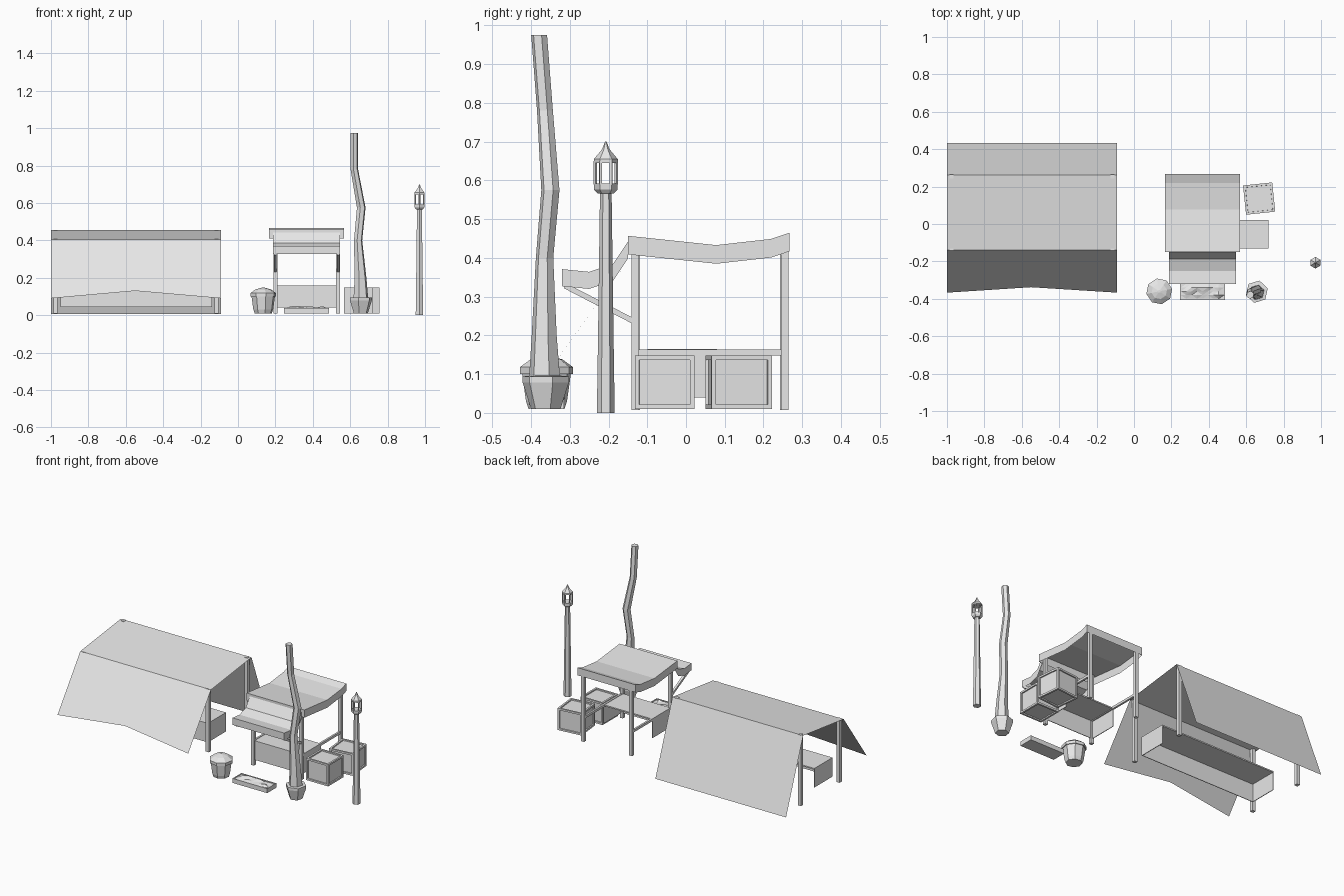
import bpy, bmesh, math, random
from mathutils import Vector, Matrix

if "Cube" in bpy.data.objects:
    bpy.data.objects.remove(bpy.data.objects["Cube"])

random.seed(4)
grey = bpy.data.materials.new("light_grey")
grey.diffuse_color = (0.8, 0.8, 0.8, 1)
grey.use_nodes = True
grey.node_tree.nodes["Principled BSDF"].inputs["Base Color"].default_value = grey.diffuse_color


def finish(name, bm, fix=True):
    if fix:
        bmesh.ops.recalc_face_normals(bm, faces=bm.faces)
    me = bpy.data.meshes.new(name)
    bm.to_mesh(me)
    bm.free()
    me.materials.append(grey)
    ob = bpy.data.objects.new(name, me)
    bpy.context.collection.objects.link(ob)
    return ob


def add_box(bm, x0, x1, y0, y1, z0, z1):
    m = Matrix.Translation(((x0 + x1) / 2, (y0 + y1) / 2, (z0 + z1) / 2))
    m = m @ Matrix.Diagonal((x1 - x0, y1 - y0, z1 - z0, 1))
    return bmesh.ops.create_cube(bm, size=1, matrix=m)


def box(name, *b):
    bm = bmesh.new()
    add_box(bm, *b)
    return finish(name, bm)


def rings(name, sides, levels, turn=0.0):
    """Skin of polygon rings; each level is (x, y, z, radius)."""
    bm = bmesh.new()
    loops = []
    for x, y, z, r in levels:
        loops.append([bm.verts.new((x + r * math.cos(turn + 2 * math.pi * i / sides),
                                    y + r * math.sin(turn + 2 * math.pi * i / sides), z))
                      for i in range(sides)])
    for a, b in zip(loops, loops[1:]):
        for i in range(sides):
            j = (i + 1) % sides
            bm.faces.new((a[i], a[j], b[j], b[i]))
    bm.faces.new(loops[0][::-1])
    bm.faces.new(loops[-1])
    return finish(name, bm)


def canopy(name, x0, x1, profile, drop, back=True):
    """Curved sheet along x with a hanging edge; profile runs front to back."""
    bm = bmesh.new()

    def row(x, d):
        return [bm.verts.new((x, y, z - d)) for y, z in profile]
    l, r, ll, rl = row(x0, 0), row(x1, 0), row(x0, drop), row(x1, drop)
    for i in range(len(profile) - 1):
        bm.faces.new((l[i], r[i], r[i + 1], l[i + 1]))
        bm.faces.new((l[i + 1], ll[i + 1], ll[i], l[i]))
        bm.faces.new((r[i], rl[i], rl[i + 1], r[i + 1]))
    bm.faces.new((l[0], ll[0], rl[0], r[0]))
    if back:
        bm.faces.new((r[-1], rl[-1], ll[-1], l[-1]))
    return finish(name, bm, fix=False)


def counter(name, x0, x1, y0, y1, z0, z1):
    """Table top with front and end panels, open at the back."""
    t = 0.004
    bm = bmesh.new()
    add_box(bm, x0, x1, y0, y1, z1 - 0.008, z1)
    add_box(bm, x0, x1, y0, y0 + t, z0, z1 - 0.008)
    add_box(bm, x0, x0 + t, y0 + t, y1, z0, z1 - 0.008)
    add_box(bm, x1 - t, x1, y0 + t, y1, z0, z1 - 0.008)
    return finish(name, bm)


def crate(name, x, y, size, z0, z1, angle):
    """Box with a raised frame around sunken panels."""
    bm = bmesh.new()
    h = size / 2
    add_box(bm, -h, h, -h, h, z0, z1)
    bmesh.ops.recalc_face_normals(bm, faces=bm.faces)
    bmesh.ops.inset_individual(bm, faces=bm.faces[:], thickness=0.016)
    panels = [f for f in bm.faces if all(len(v.link_faces) == 4 for v in f.verts)
              or max(abs(f.normal.x), abs(f.normal.y), abs(f.normal.z)) > 0.99
              and f.calc_area() > 0.008]
    bmesh.ops.inset_individual(bm, faces=panels, thickness=0.001, depth=-0.007)
    bmesh.ops.transform(bm, verts=bm.verts,
                        matrix=Matrix.Translation((x, y, 0)) @ Matrix.Rotation(angle, 4, 'Z'))
    return finish(name, bm, fix=False)


# Tent cloth: front flap with a raised middle, roof, back flap
bm = bmesh.new()
a = [bm.verts.new((-1, y, z)) for y, z in ((-0.367, 0.09), (-0.14, 0.405), (0.263, 0.455), (0.433, 0.005))]
b = [bm.verts.new((-0.09, y, z)) for y, z in ((-0.367, 0.09), (-0.14, 0.405), (0.263, 0.455), (0.433, 0.005))]
mid = bm.verts.new((-0.55, -0.338, 0.13))
bm.faces.new((a[0], mid, b[0], b[1], a[1]))
for i in (1, 2):
    bm.faces.new((a[i], b[i], b[i + 1], a[i + 1]))
finish("tent_cloth", bm, fix=False)

# Tent poles and table
for x in (-0.975, -0.115):
    box("tent_front_pole", x - 0.011, x + 0.011, -0.141, -0.119, 0.008, 0.406)
    box("tent_back_pole", x - 0.011, x + 0.011, 0.243, 0.265, 0.008, 0.456)
counter("tent_table", -0.95, -0.14, -0.10, 0.08, 0.045, 0.165)

# Stall posts, side rails and awning braces
for x in (0.2, 0.535):
    box("stall_front_post", x - 0.01, x + 0.01, -0.141, -0.121, 0.008, 0.45)
    box("stall_back_post", x - 0.01, x + 0.01, 0.245, 0.265, 0.008, 0.455)
    box("stall_side_rail", x - 0.006, x + 0.006, -0.125, 0.25, 0.148, 0.163)
    bm = bmesh.new()
    p, q = Vector((x, -0.312, 0.328)), Vector((x, -0.138, 0.238))
    d = q - p
    m = Matrix.Translation((p + q) / 2) @ Matrix.Rotation(math.atan2(d.z, d.y), 4, 'X')
    bmesh.ops.create_cube(bm, size=1, matrix=m @ Matrix.Diagonal((0.014, d.length, 0.014, 1)))
    finish("awning_brace", bm)

# Stall counter, roof and front awning
counter("stall_counter", 0.195, 0.54, -0.13, 0.055, 0.04, 0.16)
canopy("stall_roof", 0.165, 0.567,
       [(-0.15, 0.457), (0.078, 0.433), (0.22, 0.449), (0.267, 0.465)], 0.048)
canopy("stall_awning", 0.186, 0.546,
       [(-0.32, 0.371), (-0.25, 0.364), (-0.188, 0.385), (-0.15, 0.442)], 0.044, back=False)

# Crates
crate("square_crate", 0.643, -0.055, 0.154, 0.01, 0.148, 0)
crate("turned_crate", 0.669, 0.136, 0.157, 0.01, 0.148, math.radians(6))

# Barrel with an overhanging lid
bx, by = 0.135, -0.36
rings("barrel_body", 8, [(bx, by, 0.01, 0.047), (bx, by, 0.03, 0.054), (bx, by, 0.10, 0.064)], 0.2)
rings("barrel_lid", 8, [(bx, by, 0.10, 0.07), (bx, by, 0.118, 0.07),
                        (bx, by, 0.138, 0.042), (bx, by, 0.147, 0.008)], 0.2)

# Low tray with an uneven heap
bm = bmesh.new()
x0, x1, y0, y1, t = 0.245, 0.487, -0.405, -0.315, 0.006
add_box(bm, x0, x1, y0, y1, 0.010, 0.016)
add_box(bm, x0, x1, y0, y0 + t, 0.016, 0.038)
add_box(bm, x0, x1, y1 - t, y1, 0.016, 0.038)
add_box(bm, x0, x0 + t, y0 + t, y1 - t, 0.016, 0.038)
add_box(bm, x1 - t, x1, y0 + t, y1 - t, 0.016, 0.038)
finish("tray", bm)
bm = bmesh.new()
bmesh.ops.create_grid(bm, x_segments=8, y_segments=4, size=1)
for v in bm.verts:
    u, w = v.co.x, v.co.y
    edge = max(abs(u), abs(w)) > 0.99
    v.co = (0.366 + u * 0.116, -0.36 + w * 0.04, 0.034 if edge else 0.036 + random.random() * 0.014)
bmesh.ops.triangulate(bm, faces=bm.faces)
finish("tray_heap", bm, fix=False)

# Crooked trunk in a flared pot
rings("trunk_pot", 6, [(0.657, -0.362, 0.01, 0.039), (0.657, -0.362, 0.078, 0.061),
                       (0.657, -0.362, 0.094, 0.061), (0.657, -0.362, 0.096, 0.04)], 0.3)
rings("crooked_trunk", 6, [(0.657, -0.365, 0.09, 0.041), (0.655, -0.366, 0.20, 0.033),
                           (0.642, -0.365, 0.40, 0.023), (0.659, -0.350, 0.575, 0.024),
                           (0.622, -0.364, 0.78, 0.021), (0.621, -0.379, 0.975, 0.021)], 0.3)

# Street lamp: post, cup, corner bars and pointed cap
lx, ly, up = 0.97, -0.207, math.pi / 2
rings("lamp_post", 6, [(lx, ly, 0, 0.023), (lx, ly, 0.20, 0.02), (lx, ly, 0.57, 0.015)], up)
rings("lamp_cup", 6, [(lx, ly, 0.566, 0.021), (lx, ly, 0.576, 0.03), (lx, ly, 0.592, 0.031)], up)
for i in range(6):
    c = up + i * math.pi / 3
    rings("lamp_bar", 4, [(lx + 0.027 * math.cos(c), ly + 0.027 * math.sin(c), z, 0.0045)
                          for z in (0.59, 0.65)], c)
rings("lamp_cap", 6, [(lx, ly, 0.645, 0.031), (lx, ly, 0.655, 0.031), (lx, ly, 0.675, 0.014),
                      (lx, ly, 0.682, 0.009), (lx, ly, 0.70, 0.002)], up)
